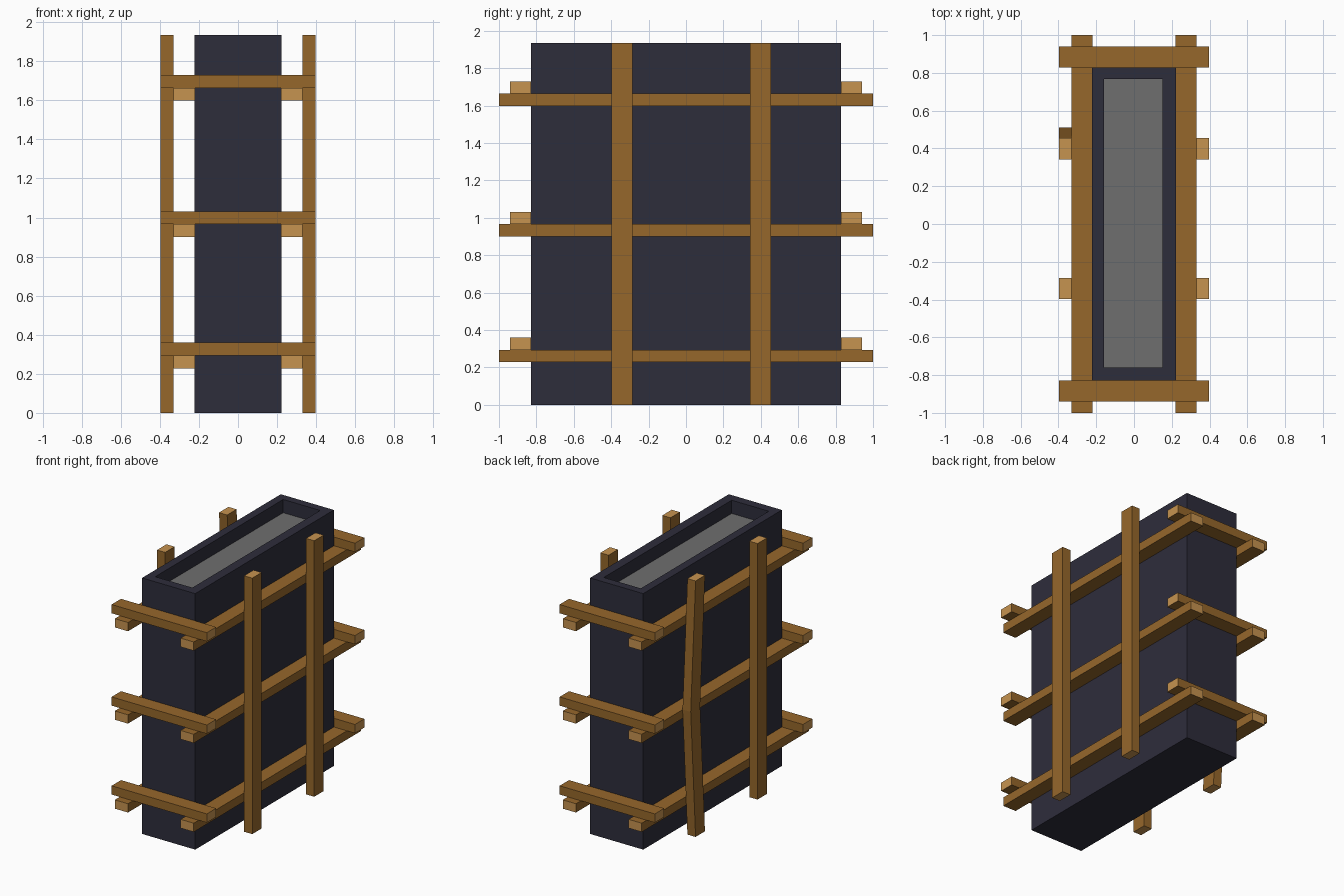
import bpy, bmesh
from mathutils import Vector

if "Cube" in bpy.data.objects:
    bpy.data.objects.remove(bpy.data.objects["Cube"])


def material(name, rgb):
    m = bpy.data.materials.new(name)
    m.diffuse_color = (*rgb, 1)
    m.use_nodes = True
    m.node_tree.nodes["Principled BSDF"].inputs["Base Color"].default_value = m.diffuse_color
    return m


WOOD = material("brown wood", (0.305, 0.136, 0.024))
END = material("light end grain", (0.565, 0.292, 0.08))
PANEL = material("dark navy panel", (0.027, 0.026, 0.044))
CONCRETE = material("grey concrete", (0.156, 0.156, 0.156))


def finish(bm, name, mats):
    mesh = bpy.data.meshes.new(name)
    bm.to_mesh(mesh)
    bm.free()
    for m in mats:
        mesh.materials.append(m)
    obj = bpy.data.objects.new(name, mesh)
    bpy.context.collection.objects.link(obj)
    return obj


def box(lo, hi):
    bm = bmesh.new()
    bmesh.ops.create_cube(bm, size=1)
    lo, hi = Vector(lo), Vector(hi)
    for v in bm.verts:
        v.co = Vector([lo[i] + (v.co[i] + 0.5) * (hi[i] - lo[i]) for i in range(3)])
    bm.normal_update()
    return bm


def beam(name, lo, hi, axis, bow=0.0):
    """Timber along an axis with light end grain, optionally kinked in y at mid-length."""
    bm = box(lo, hi)
    for f in bm.faces:
        f.material_index = int(abs(f.normal[axis]) > 0.9)
    if bow:
        long_edges = [e for e in bm.edges
                      if abs(e.verts[0].co[axis] - e.verts[1].co[axis]) > 0.5]
        bmesh.ops.subdivide_edges(bm, edges=long_edges, cuts=1)
        for v in bm.verts:
            if lo[axis] + 0.1 < v.co[axis] < hi[axis] - 0.1:
                v.co.y += bow
    return finish(bm, name, [WOOD, END])


HEIGHT = 1.935

# Formwork box: open at the top, filled with concrete just below the rim
bm = box((-0.222, -0.828, 0), (0.222, 0.828, HEIGHT))
top = next(f for f in bm.faces if f.normal.z > 0.9)
bmesh.ops.inset_region(bm, faces=[top], thickness=0.06)
for v in top.verts:
    v.co.x = 0.15 if v.co.x > 0 else -0.16
    v.co.y = 0.768 if v.co.y > 0 else -0.76
fill = bmesh.ops.extrude_discrete_faces(bm, faces=[top])["faces"][0]
for v in fill.verts:
    v.co.z -= 0.1
fill.material_index = 1
bmesh.ops.recalc_face_normals(bm, faces=bm.faces)
finish(bm, "formwork_box", [PANEL, CONCRETE])

# Horizontal rails: long side rails with the end rails resting on them
for level, z in zip(("lower", "middle", "upper"), (0.228, 0.9, 1.598)):
    for side, x in (("left", -0.275), ("right", 0.275)):
        beam(f"{level}_{side}_rail", (x - 0.055, -1, z), (x + 0.055, 1, z + 0.066), 1)
    for side, y in (("front", -0.885), ("back", 0.885)):
        beam(f"{level}_{side}_rail", (-0.398, y - 0.056, z + 0.066),
             (0.398, y + 0.056, z + 0.132), 0)

# Vertical posts, the back left one bowed
for side, x in (("left", -0.364), ("right", 0.364)):
    for end, y in (("front", -0.342), ("back", 0.398)):
        bow = 0.058 if (side, end) == ("left", "back") else 0.0
        beam(f"{side}_{end}_post", (x - 0.034, y - 0.056, 0),
             (x + 0.034, y + 0.056, HEIGHT), 2, bow)
